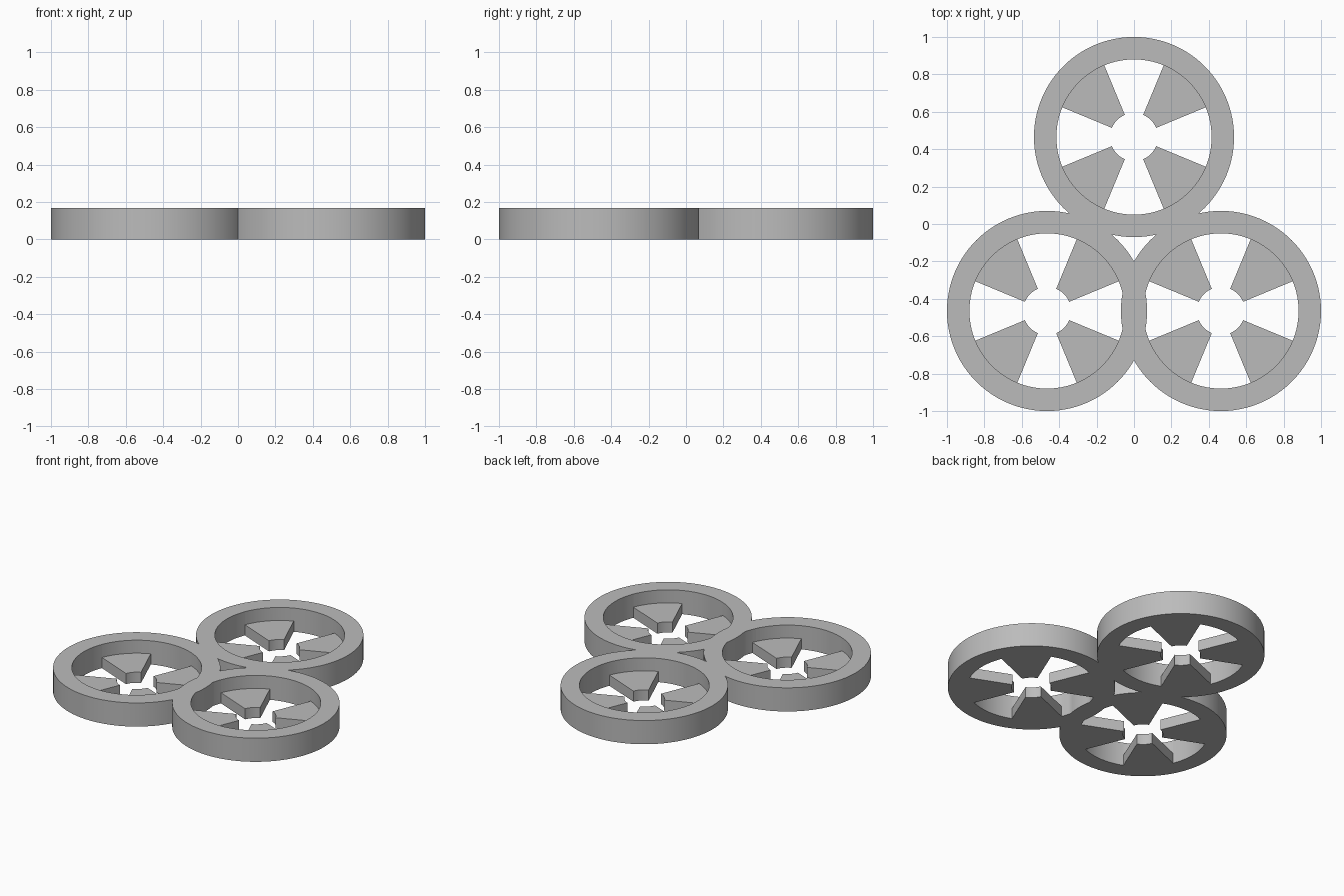
import bpy, bmesh, math

if "Cube" in bpy.data.objects:
    bpy.data.objects.remove(bpy.data.objects["Cube"])

OUTER, INNER, HUB = 0.535, 0.415, 0.128   # rim radii and open hub radius
RIM_H, SPOKE_H = 0.167, 0.075
CENTRES = [(-0.465, -0.465), (0.465, -0.465), (0, 0.465)]
SEG = 96

grey = bpy.data.materials.new("light_grey")
grey.diffuse_color = (0.5, 0.5, 0.5, 1)
grey.use_nodes = True
grey.node_tree.nodes["Principled BSDF"].inputs["Base Color"].default_value = grey.diffuse_color


def sector(name, centre, r0, r1, start, sweep, height):
    """Solid arc band from radius r0 to r1; a full sweep closes into a ring."""
    full = sweep >= 2 * math.pi - 1e-6
    n = round(SEG * sweep / (2 * math.pi))
    bm = bmesh.new()
    loops = []
    for i in range(n if full else n + 1):
        a = start + sweep * i / n
        c, s = math.cos(a), math.sin(a)
        loops.append([bm.verts.new((centre[0] + r * c, centre[1] + r * s, z))
                      for r, z in ((r0, 0), (r1, 0), (r1, height), (r0, height))])
    pairs = list(zip(loops, loops[1:] + loops[:1] if full else loops[1:]))
    for a, b in pairs:
        for k in range(4):
            j = (k + 1) % 4
            bm.faces.new((a[k], a[j], b[j], b[k]))
    if not full:
        bm.faces.new(loops[0])
        bm.faces.new(loops[-1])
    bmesh.ops.recalc_face_normals(bm, faces=bm.faces)
    mesh = bpy.data.meshes.new(name)
    bm.to_mesh(mesh)
    bm.free()
    mesh.materials.append(grey)
    obj = bpy.data.objects.new(name, mesh)
    bpy.context.collection.objects.link(obj)
    return obj


# Three overlapping rims, each with four low wedge spokes on the diagonals
parts = []
for c in CENTRES:
    parts.append(sector("rim", c, INNER, OUTER, 0, 2 * math.pi, RIM_H))
    for q in range(4):
        start = math.radians(22.5 + 90 * q)
        parts.append(sector("spoke", c, HUB, INNER + 0.03, start, math.pi / 4, SPOKE_H))

# Fuse everything into one body
body = parts[0]
body.name = "triple_wheel_body"
bpy.context.view_layer.objects.active = body
body.select_set(True)
for part in parts[1:]:
    mod = body.modifiers.new("fuse", "BOOLEAN")
    mod.operation = "UNION"
    mod.solver = "EXACT"
    mod.object = part
    bpy.ops.object.modifier_apply(modifier=mod.name)
    bpy.data.objects.remove(part)

bpy.ops.object.shade_smooth_by_angle(angle=math.radians(30))
